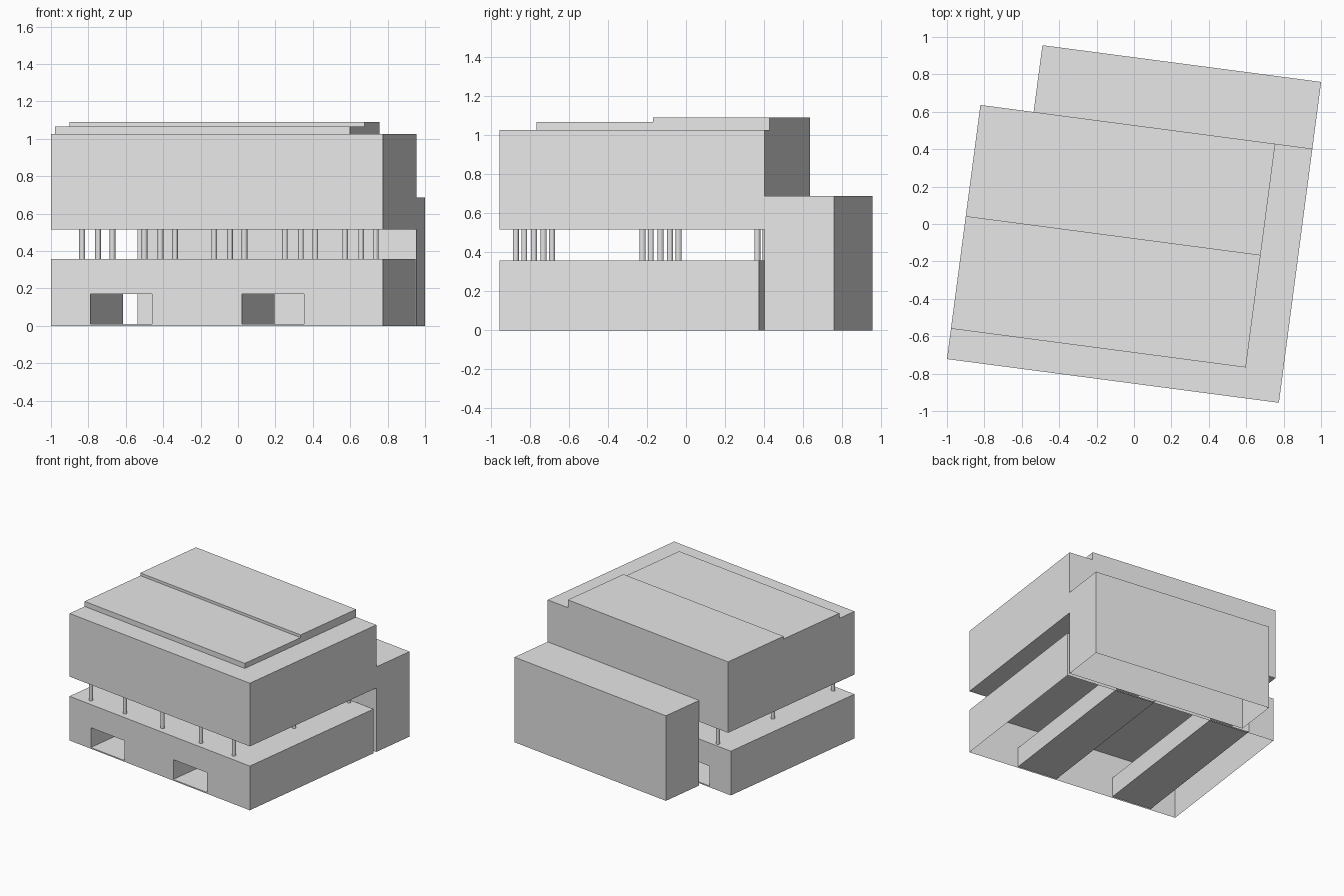
import bpy, bmesh, math

cube = bpy.data.objects.get("Cube")
if cube:
    bpy.data.objects.remove(cube, do_unlink=True)

# One plain grey for the whole building
grey = bpy.data.materials.new("plain_grey")
grey.use_nodes = True
grey.diffuse_color = (0.8, 0.8, 0.8, 1)
grey.node_tree.nodes["Principled BSDF"].inputs["Base Color"].default_value = (0.8, 0.8, 0.8, 1)

# Plan sizes, measured from the front left corner of the building
WIDTH, DEPTH, BASE_DEPTH = 1.79, 1.37, 1.34
BASE_TOP, UPPER_BOTTOM, UPPER_TOP = 0.357, 0.516, 1.026


def finish(name, bm):
    """Turn a bmesh into an object standing on the turned building plan."""
    bmesh.ops.remove_doubles(bm, verts=bm.verts, dist=0.0001)
    bmesh.ops.recalc_face_normals(bm, faces=bm.faces)
    mesh = bpy.data.meshes.new(name)
    bm.to_mesh(mesh)
    bm.free()
    mesh.materials.append(grey)
    obj = bpy.data.objects.new(name, mesh)
    obj.location = (-1, -0.722, 0)
    obj.rotation_euler.z = math.radians(-7.5)
    bpy.context.collection.objects.link(obj)
    return obj


def quad(bm, *points):
    bm.faces.new([bm.verts.new(p) for p in points])


def box(name, x, y, z, open_bottom=False):
    bm = bmesh.new()
    bmesh.ops.create_cube(bm, size=1)
    for v in bm.verts:
        v.co = [r[0] if c < 0 else r[1] for r, c in zip((x, y, z), v.co)]
    if open_bottom:
        low = [f for f in bm.faces if all(v.co.z == z[0] for v in f.verts)]
        bmesh.ops.delete(bm, geom=low, context='FACES_ONLY')
    return finish(name, bm)


# Ground floor: shell open below, with two passages running front to back
passages = ((0.212, 0.545), (1.03, 1.365))
SILL, HEAD = 0.01, 0.17
xs = [0, *passages[0], *passages[1], WIDTH]
zs = [0, SILL, HEAD, BASE_TOP]
bm = bmesh.new()
for y in (0, BASE_DEPTH):
    for x0, x1 in zip(xs, xs[1:]):
        for z0, z1 in zip(zs, zs[1:]):
            if (x0, x1) in passages and z0 == SILL:
                continue
            quad(bm, (x0, y, z0), (x1, y, z0), (x1, y, z1), (x0, y, z1))
for x0, x1 in zip(xs, xs[1:]):
    levels = (SILL, HEAD, BASE_TOP) if (x0, x1) in passages else (BASE_TOP,)
    for z in levels:
        quad(bm, (x0, 0, z), (x1, 0, z), (x1, BASE_DEPTH, z), (x0, BASE_DEPTH, z))
for x in xs:
    spans = zip(zs, zs[1:]) if x in (0, WIDTH) else [(SILL, HEAD)]
    for z0, z1 in spans:
        quad(bm, (x, 0, z0), (x, BASE_DEPTH, z0), (x, BASE_DEPTH, z1), (x, 0, z1))
finish("ground_floor", bm)

# Rear wing, open below
box("rear_wing", (0.287, WIDTH), (DEPTH, 1.73), (0, 0.687), open_bottom=True)

# Raised upper storey with two stepped roof slabs
box("upper_storey", (0, WIDTH), (0, DEPTH), (UPPER_BOTTOM, UPPER_TOP))
box("roof_slab_front", (0, 1.59), (0.164, 0.768), (UPPER_TOP, 1.067))
box("roof_slab_rear", (0, 1.59), (0.768, DEPTH), (UPPER_TOP, 1.089))

# Three rows of slim columns in the open storey
bm = bmesh.new()
for y in (0.057, 0.711, 1.305):
    for x in (0.16, 0.497, 0.872, 1.254, 1.579):
        made = bmesh.ops.create_cone(bm, cap_ends=True, segments=12, radius1=0.015,
                                     radius2=0.015, depth=UPPER_BOTTOM - BASE_TOP)
        bmesh.ops.translate(bm, verts=made["verts"],
                            vec=(x, y, (UPPER_BOTTOM + BASE_TOP) / 2))
finish("columns", bm)
